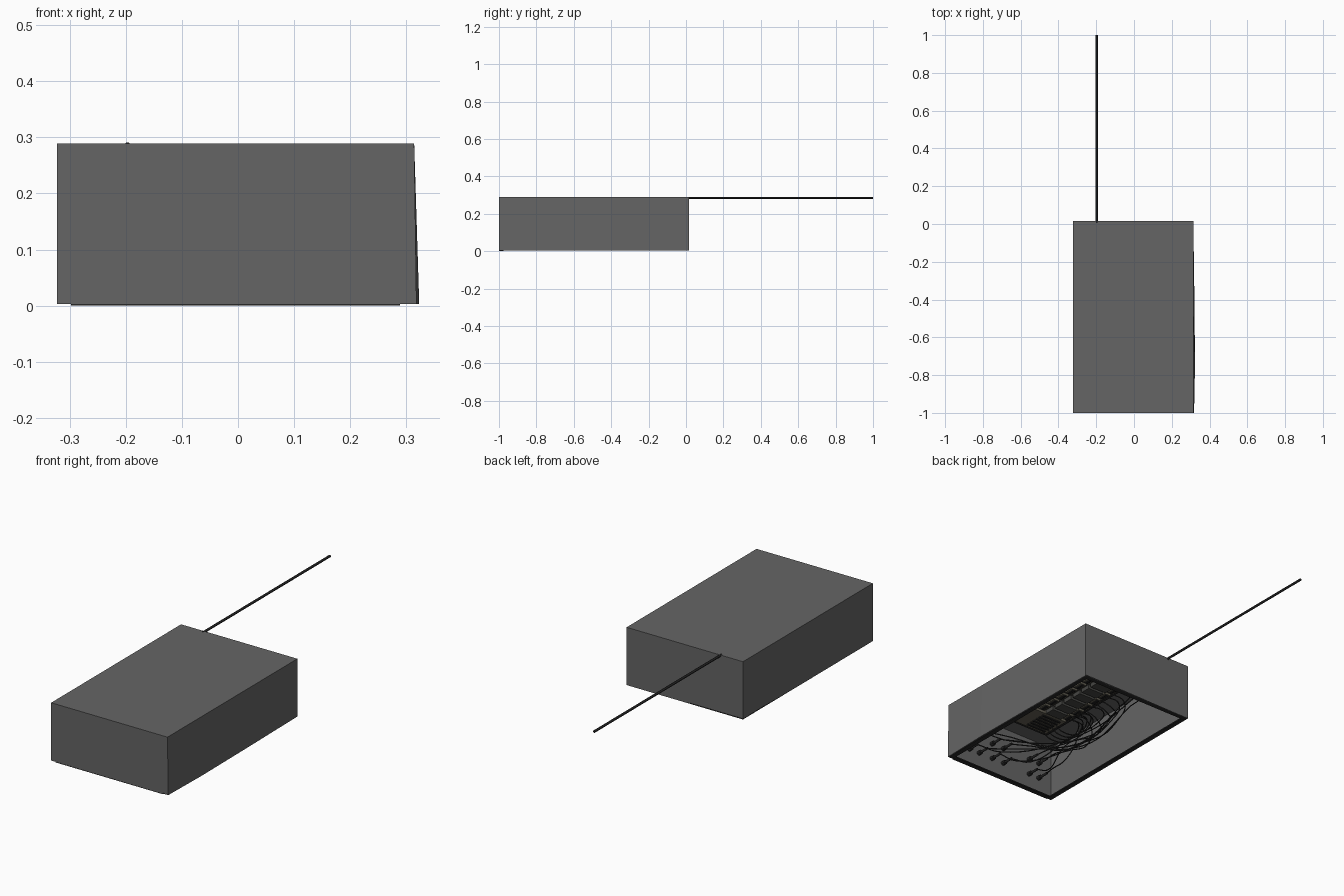
import bpy, bmesh, random
from math import pi
from mathutils import Vector

if "Cube" in bpy.data.objects:
    bpy.data.objects.remove(bpy.data.objects["Cube"])

random.seed(4)


def material(name, v):
    m = bpy.data.materials.new(name)
    m.diffuse_color = (*v, 1)
    m.use_nodes = True
    m.node_tree.nodes["Principled BSDF"].inputs["Base Color"].default_value = m.diffuse_color
    return m


CASE = material("case_grey", (0.13, 0.13, 0.13))
DARK = material("dark_trim", (0.02, 0.02, 0.02))
MODULE = material("module_dark", (0.06, 0.06, 0.055))
TERMINAL = material("terminal", (0.13, 0.12, 0.09))


def finish(name, bm, mat):
    bmesh.ops.recalc_face_normals(bm, faces=bm.faces)
    me = bpy.data.meshes.new(name)
    bm.to_mesh(me)
    bm.free()
    ob = bpy.data.objects.new(name, me)
    bpy.context.collection.objects.link(ob)
    me.materials.append(mat)
    return ob


def add_box(bm, lo, hi):
    lo, hi = Vector(lo), Vector(hi)
    vs = bmesh.ops.create_cube(bm, size=1)["verts"]
    for v in vs:
        v.co = (lo + hi) / 2 + v.co * (hi - lo)


def boxes(name, items, mat):
    bm = bmesh.new()
    for lo, hi in items:
        add_box(bm, lo, hi)
    return finish(name, bm, mat)


def rod(name, p, length, r, mat, sides=12):
    # cylinder running along +y from p
    bpy.ops.mesh.primitive_cylinder_add(
        vertices=sides, radius=r, depth=length,
        location=(p[0], p[1] + length / 2, p[2]), rotation=(pi / 2, 0, 0))
    ob = bpy.context.object
    ob.name = name
    ob.data.materials.append(mat)
    bpy.ops.object.shade_smooth_by_angle()
    return ob


def wire(name, pts, r=0.0028):
    cu = bpy.data.curves.new(name, "CURVE")
    cu.dimensions = "3D"
    cu.bevel_depth, cu.bevel_resolution, cu.resolution_u = r, 1, 8
    cu.use_fill_caps = True
    s = cu.splines.new("BEZIER")
    s.bezier_points.add(len(pts) - 1)
    for b, p in zip(s.bezier_points, pts):
        b.co = p
        b.handle_left_type = b.handle_right_type = "AUTO"
    cu.materials.append(DARK)
    ob = bpy.data.objects.new(name, cu)
    bpy.context.collection.objects.link(ob)


# open-bottomed case, its right wall bowed slightly outward at the bottom
X0, X1, Y0, Y1, TOP = -0.323, 0.314, -1.0, 0.016, 0.289
plan = [(X0, Y0), (X1, Y0), (X1, -0.75), (X1, -0.4), (X1, Y1), (X0, Y1)]
bow = [0, 0.004, 0.009, 0.006, 0, 0]
bm = bmesh.new()
top = [bm.verts.new((x, y, TOP)) for x, y in plan]
low = [bm.verts.new((x + b, y, 0.003)) for (x, y), b in zip(plan, bow)]
bm.faces.new(top)
for i in range(6):
    j = (i + 1) % 6
    bm.faces.new((low[i], low[j], top[j], top[i]))
case = finish("case_shell", bm, CASE)
mod = case.modifiers.new("thickness", "SOLIDIFY")
mod.thickness, mod.offset = 0.005, -1

# inward lip round the open bottom
W = 0.025
boxes("bottom_lip", [
    ((X0 + W, Y0, 0), (X1 - W, Y0 + W, 0.006)),
    ((X0 + W, Y1 - W, 0.003), (X1 - W, Y1, 0.009)),
    ((X0, Y0, 0.003), (X0 + W, Y1, 0.009)),
    ((X1 - W, Y0, 0.003), (X1, Y1, 0.009))], DARK)

# antenna
rod("antenna", (-0.197, 0.005, 0.285), 0.995, 0.006, DARK)

# mounting plate and rails under the roof
boxes("mounting_plate", [((-0.21, -0.9, 0.27), (0.17, -0.09, 0.284))], DARK)
boxes("mounting_rails", [((x, -0.78, 0.255), (x + 0.035, -0.11, 0.271))
                         for x in (-0.06, 0.05)], DARK)

# power unit with vents
boxes("power_unit", [((-0.08, -0.75, 0.165), (0.11, -0.6, 0.257))], TERMINAL)
boxes("power_unit_vents", [((-0.06, -0.735 + i * 0.022, 0.16),
                            (0.05, -0.725 + i * 0.022, 0.167)) for i in range(6)], DARK)

# row of control modules with terminal strips
bodies, strips, sockets = [], [], []
for i in range(7):
    y = -0.59 + i * 0.066
    bodies += [((-0.09, y, 0.175), (0.11, y + 0.06, 0.257)),
               ((-0.035, y + 0.004, 0.155), (0.055, y + 0.056, 0.177))]
    for x in (-0.082, 0.068):
        strips.append(((x, y + 0.006, 0.165), (x + 0.036, y + 0.054, 0.177)))
        for k in range(4):
            sockets.append(((x + 0.01, y + 0.01 + k * 0.011, 0.161),
                            (x + 0.026, y + 0.017 + k * 0.011, 0.167)))
boxes("control_modules", bodies, MODULE)
boxes("terminal_strips", strips, TERMINAL)
boxes("terminal_sockets", sockets, DARK)

# front wall connectors, each with a wire sagging back to the modules
jacks = [(x, z) for x in (-0.24, -0.18, -0.02, 0.05, 0.13, 0.19) for z in (0.09, 0.17)]
for n, (x, z) in enumerate(jacks):
    rod(f"connector_collar_{n}", (x, -0.996, z), 0.02, 0.011, DARK)
    rod(f"connector_plug_{n}", (x, -0.98, z), 0.05, 0.006, DARK)
    ey = -0.57 + n * 0.04
    u = random.uniform
    wire(f"signal_wire_{n}", [
        (x, -0.935, z),
        (x * 0.7 - 0.05, -0.86 + u(-.03, .03), z - u(0.01, 0.05)),
        (-0.17 + u(-.05, .05), -0.65 + u(-.06, .06), u(0.06, 0.15)),
        (-0.19 + u(-.04, .04), ey - 0.08, u(0.08, 0.16)),
        (-0.13, ey + 0.02, 0.14 + u(-.02, .02)),
        (-0.068, ey, 0.163)])

# looped power leads beside the power unit
for n in range(4):
    y = -0.72 + n * 0.03
    wire(f"power_lead_{n}", [(-0.03, y, 0.165), (-0.07, y + 0.01, 0.12),
                             (-0.15, y + 0.05, 0.12), (-0.16, y + 0.12, 0.17),
                             (-0.08, y + 0.16, 0.165)])

# lead from the modules up to the antenna
wire("antenna_lead", [(-0.07, -0.2, 0.163), (-0.14, -0.13, 0.12),
                      (-0.2, -0.06, 0.18), (-0.197, 0.006, 0.275)])
